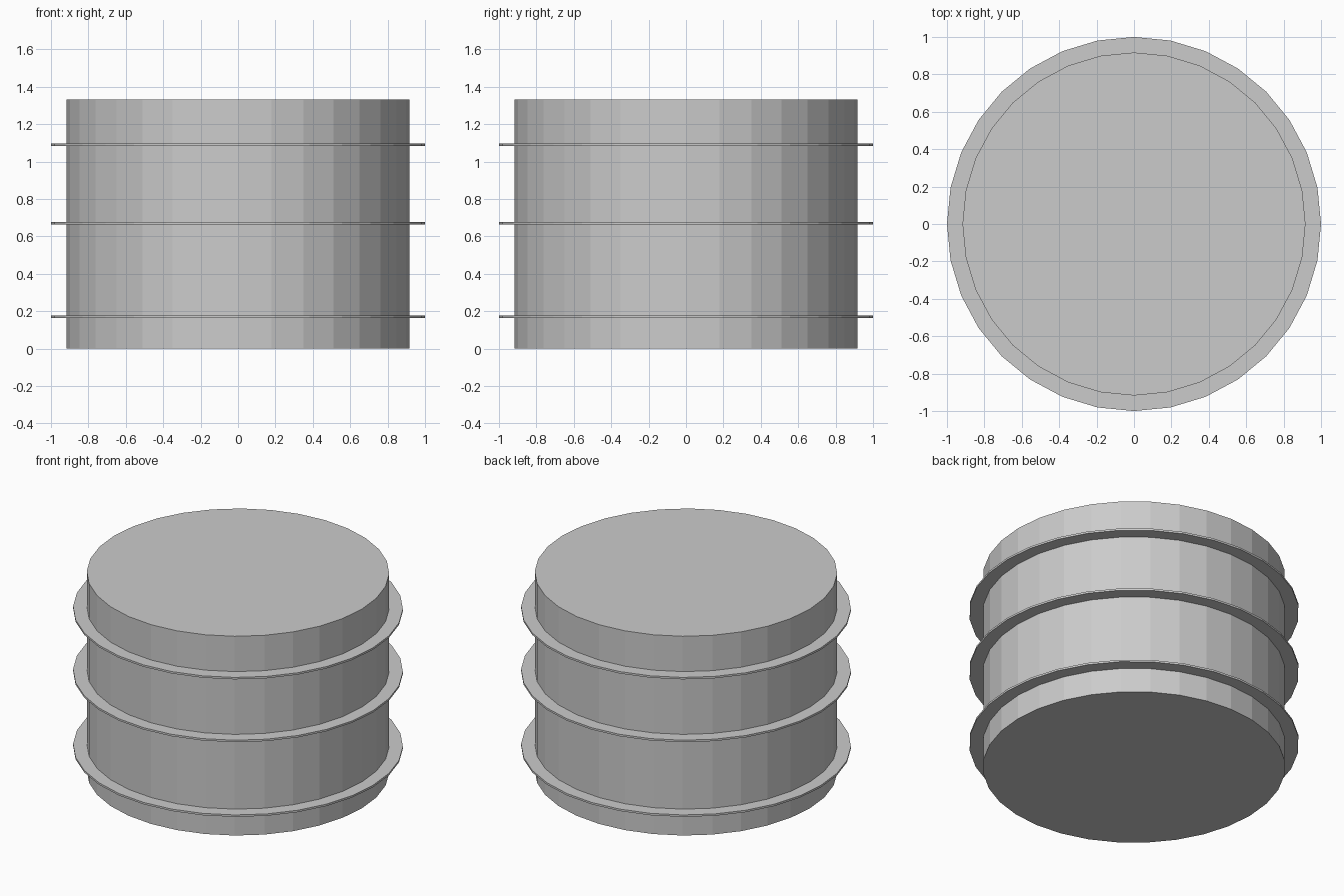
import bpy

SIDES = 32

default = bpy.data.objects.get("Cube")
if default:
    bpy.data.objects.remove(default, do_unlink=True)

grey = bpy.data.materials.new("plain grey")
grey.use_nodes = True
colour = (0.6, 0.6, 0.6, 1)
grey.diffuse_color = colour
grey.node_tree.nodes["Principled BSDF"].inputs["Base Color"].default_value = colour


def disc(name, radius, height, z):
    """Flat-sided cylinder centred at height z."""
    bpy.ops.mesh.primitive_cylinder_add(vertices=SIDES, radius=radius,
                                        depth=height, location=(0, 0, z))
    obj = bpy.context.object
    obj.name = name
    obj.data.materials.append(grey)


# Drum body
disc("drum_body", 0.917, 1.333, 0.6665)

# Thin hoops around the drum
for name, z in (("lower_hoop", 0.17), ("middle_hoop", 0.67), ("upper_hoop", 1.09)):
    disc(name, 1.0, 0.013, z)
